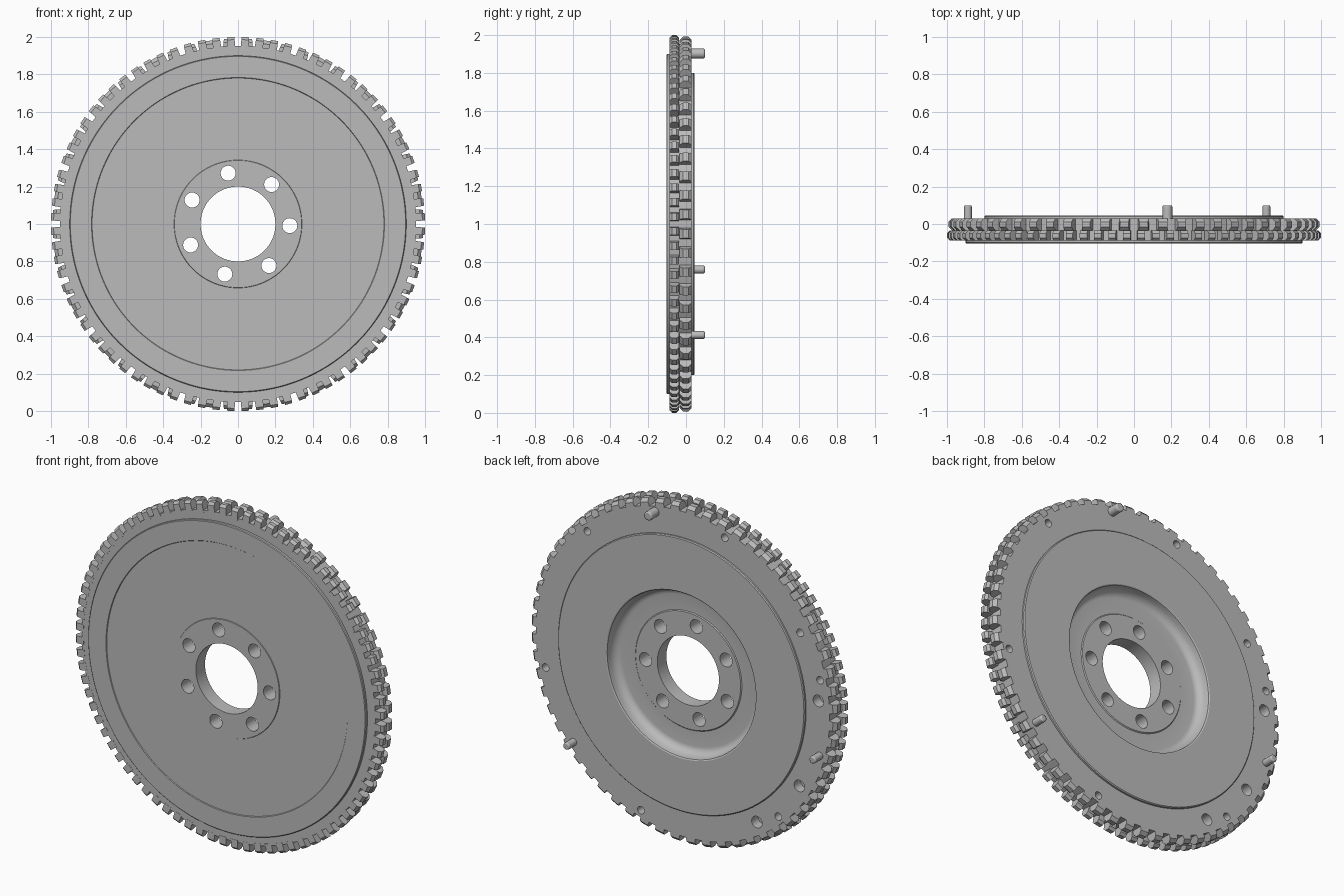
import bpy, bmesh
from math import sin, cos, pi, radians
from mathutils import Vector, Matrix

if "Cube" in bpy.data.objects:
    bpy.data.objects.remove(bpy.data.objects["Cube"])

steel = bpy.data.materials.new("steel_grey")
steel.use_nodes = True
steel.diffuse_color = (0.5, 0.5, 0.5, 1)
steel.node_tree.nodes["Principled BSDF"].inputs["Base Color"].default_value = (0.5, 0.5, 0.5, 1)


def polar(r, angle, y):
    """Point around the wheel axle, which runs along y at z = 1."""
    return Vector((r * cos(angle), y, 1 + r * sin(angle)))


def finish(bm, name):
    bmesh.ops.recalc_face_normals(bm, faces=bm.faces)
    mesh = bpy.data.meshes.new(name)
    bm.to_mesh(mesh)
    bm.free()
    mesh.materials.append(steel)
    obj = bpy.data.objects.new(name, mesh)
    bpy.context.collection.objects.link(obj)
    return obj


def smooth(obj):
    bpy.ops.object.select_all(action='DESELECT')
    obj.select_set(True)
    bpy.context.view_layer.objects.active = obj
    bpy.ops.object.shade_smooth_by_angle(angle=radians(28))


def lathe(name, profile, segments):
    bm = bmesh.new()
    rings = [[bm.verts.new(polar(r, 2 * pi * i / segments, y)) for r, y in profile]
             for i in range(segments)]
    n = len(profile)
    for i, a in enumerate(rings):
        b = rings[(i + 1) % segments]
        for j in range(n):
            k = (j + 1) % n
            bm.faces.new((a[j], a[k], b[k], b[j]))
    return finish(bm, name)


def rods(name, specs):
    """Cylinders parallel to the axle: (radius, distance, degrees, y start, y end)."""
    bm = bmesh.new()
    for radius, dist, deg, y0, y1 in specs:
        place = Matrix.Translation(polar(dist, radians(deg), (y0 + y1) / 2))
        bmesh.ops.create_cone(bm, cap_ends=True, segments=28, radius1=radius, radius2=radius,
                              depth=y1 - y0, matrix=place @ Matrix.Rotation(pi / 2, 4, 'X'))
    return finish(bm, name)


def gear_teeth(name, count, root, tip, y0, y1, chamfer, root_width, tip_width):
    """Ring of separate teeth, tapered to the tip and chamfered at both ends."""
    bm = bmesh.new()
    section = [(root - 0.01, y0), (tip - chamfer, y0), (tip, y0 + chamfer),
               (tip, y1 - chamfer), (tip - chamfer, y1), (root - 0.01, y1)]
    for i in range(count):
        centre = 2 * pi * (i + 0.5) / count
        sides = []
        for s in (-1, 1):
            side = []
            for r, y in section:
                t = max(0, (r - root) / (tip - root))
                half = (root_width + (tip_width - root_width) * t) * pi / count
                side.append(bm.verts.new(polar(r, centre + s * half, y)))
            sides.append(side)
            bm.faces.new(side)
        a, b = sides
        for j in range(len(section)):
            k = (j + 1) % len(section)
            bm.faces.new((a[j], a[k], b[k], b[j]))
    return finish(bm, name)


# Disc: stepped front face, raised back plate, recessed hub
fillet = [(0.48 - 0.045 * (1 - cos(a)) , 0.03 - 0.055 * sin(a))
          for a in [radians(d) for d in range(0, 91, 15)]]
profile = [(0.2, -0.104), (0.34, -0.104), (0.342, -0.1), (0.78, -0.1), (0.783, -0.104),
           (0.896, -0.104), (0.9, -0.1), (0.9, -0.087), (0.952, -0.087), (0.952, 0.03),
           (0.8, 0.03), (0.8, 0.04), (0.795, 0.045), (0.488, 0.045), (0.482, 0.041)]
profile += fillet + [(0.345, -0.025), (0.34, -0.02), (0.2, -0.02)]
disc = lathe("flywheel_disc", profile, 192)

# Bolt holes through the hub and blind holes in the back flange
cuts = [(0.04, 0.277, 101 + 360 * i / 7, -0.2, 0.2) for i in range(7)]
cuts += [(0.022, 0.912, 47.3 + 60 * i, -0.03, 0.1) for i in range(6)]
cuts += [(0.022, 0.88, 149.7, -0.03, 0.1)]
cuts += [(0.034, 0.882, deg, -0.03, 0.1) for deg in (175, 211, 237)]
cutter = rods("hole_cutter", cuts)
cutter.hide_render = True
mod = disc.modifiers.new("holes", 'BOOLEAN')
mod.object = cutter
mod.operation = 'DIFFERENCE'
mod.solver = 'EXACT'
bpy.context.view_layer.objects.active = disc
bpy.ops.object.modifier_apply(modifier="holes")
bpy.data.objects.remove(cutter)
smooth(disc)

# Two toothed rings side by side
gear_teeth("front_ring_teeth", 80, 0.95, 1.0, -0.088, -0.036, 0.014, 0.62, 0.5)
gear_teeth("back_ring_teeth", 60, 0.95, 0.992, -0.034, 0.03, 0.018, 0.62, 0.45)

# Locating pins on the back
pins = rods("locating_pins", [(r, 0.92, deg, 0.0, 0.1)
                              for r, deg in ((0.026, 78.8), (0.021, 195.2), (0.021, -39.7))])
bevel = pins.modifiers.new("rounded_tips", 'BEVEL')
bevel.width = 0.007
bevel.segments = 2
smooth(pins)
